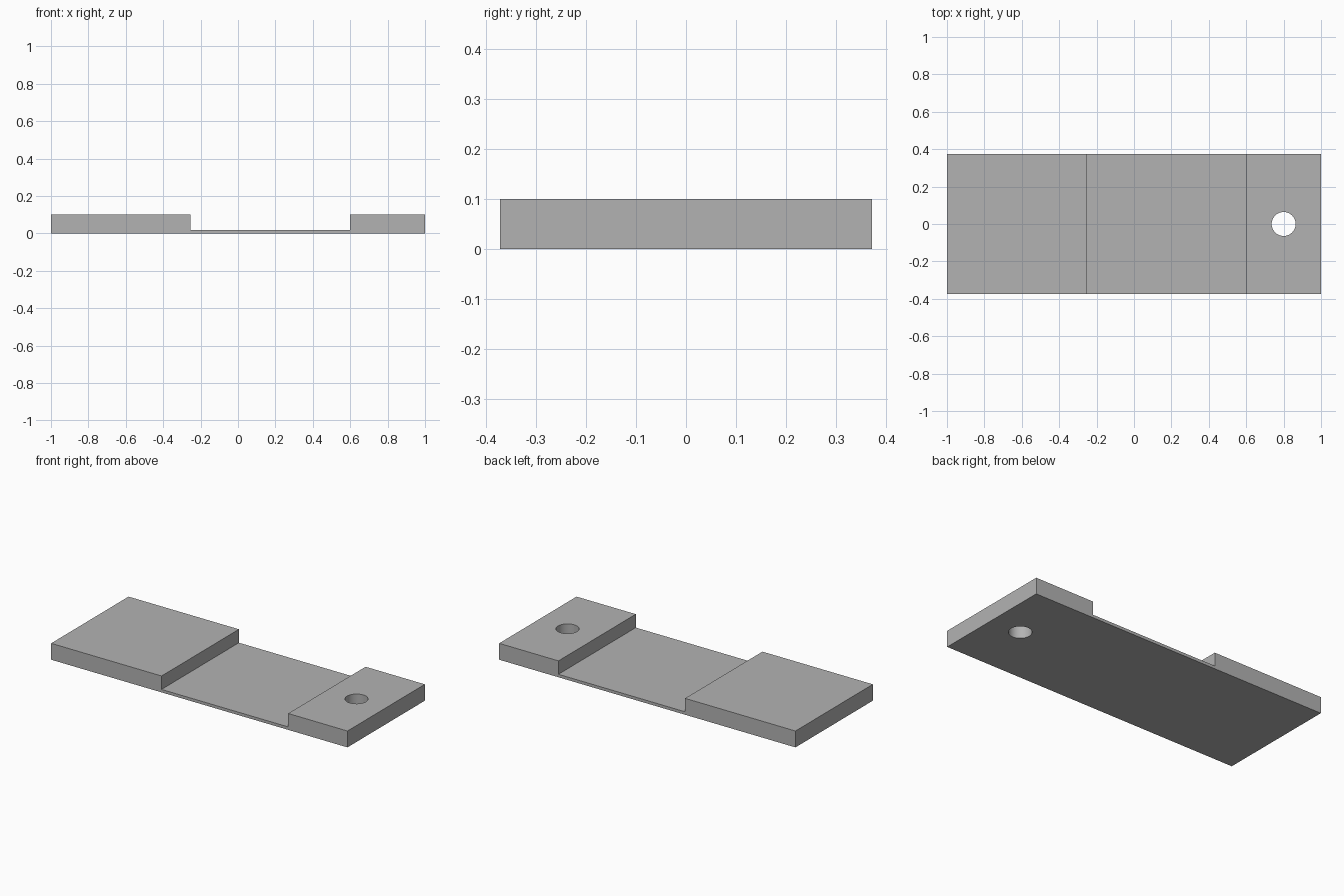
import bpy, bmesh, math

if "Cube" in bpy.data.objects:
    bpy.data.objects.remove(bpy.data.objects["Cube"])

HALF_DEPTH = 0.373

grey = bpy.data.materials.new("plain grey")
grey.diffuse_color = (0.45, 0.45, 0.45, 1)
grey.use_nodes = True
grey.node_tree.nodes["Principled BSDF"].inputs["Base Color"].default_value = grey.diffuse_color

# Strap: side profile with two thick ends and a thin web, extruded in depth
profile = [(-1, 0), (1, 0), (1, 0.1), (0.6, 0.1), (0.6, 0.018),
           (-0.255, 0.018), (-0.255, 0.1), (-1, 0.1)]
bm = bmesh.new()
front = bm.faces.new([bm.verts.new((x, -HALF_DEPTH, z)) for x, z in profile])
ext = bmesh.ops.extrude_face_region(bm, geom=[front])
back = [v for v in ext["geom"] if isinstance(v, bmesh.types.BMVert)]
bmesh.ops.translate(bm, verts=back, vec=(0, 2 * HALF_DEPTH, 0))
bmesh.ops.recalc_face_normals(bm, faces=bm.faces)
mesh = bpy.data.meshes.new("stepped_plate")
bm.to_mesh(mesh)
bm.free()
plate = bpy.data.objects.new("stepped_plate", mesh)
bpy.context.collection.objects.link(plate)
mesh.materials.append(grey)

# Round through-hole in the short thick end
bpy.ops.mesh.primitive_cylinder_add(vertices=48, radius=0.064, depth=0.4,
                                    location=(0.8, 0, 0.05))
cutter = bpy.context.object
cutter.name = "hole_cutter"
cutter.data.materials.append(grey)
cutter.hide_render = True
cutter.hide_set(True)
cut = plate.modifiers.new("hole", 'BOOLEAN')
cut.operation = 'DIFFERENCE'
cut.solver = 'EXACT'
cut.object = cutter

# Smooth hole wall, sharp edges elsewhere: apply the cut, then shade by angle
bpy.context.view_layer.objects.active = plate
plate.select_set(True)
bpy.ops.object.modifier_apply(modifier=cut.name)
bpy.data.objects.remove(cutter)
bpy.ops.object.shade_smooth_by_angle(angle=math.radians(30))
